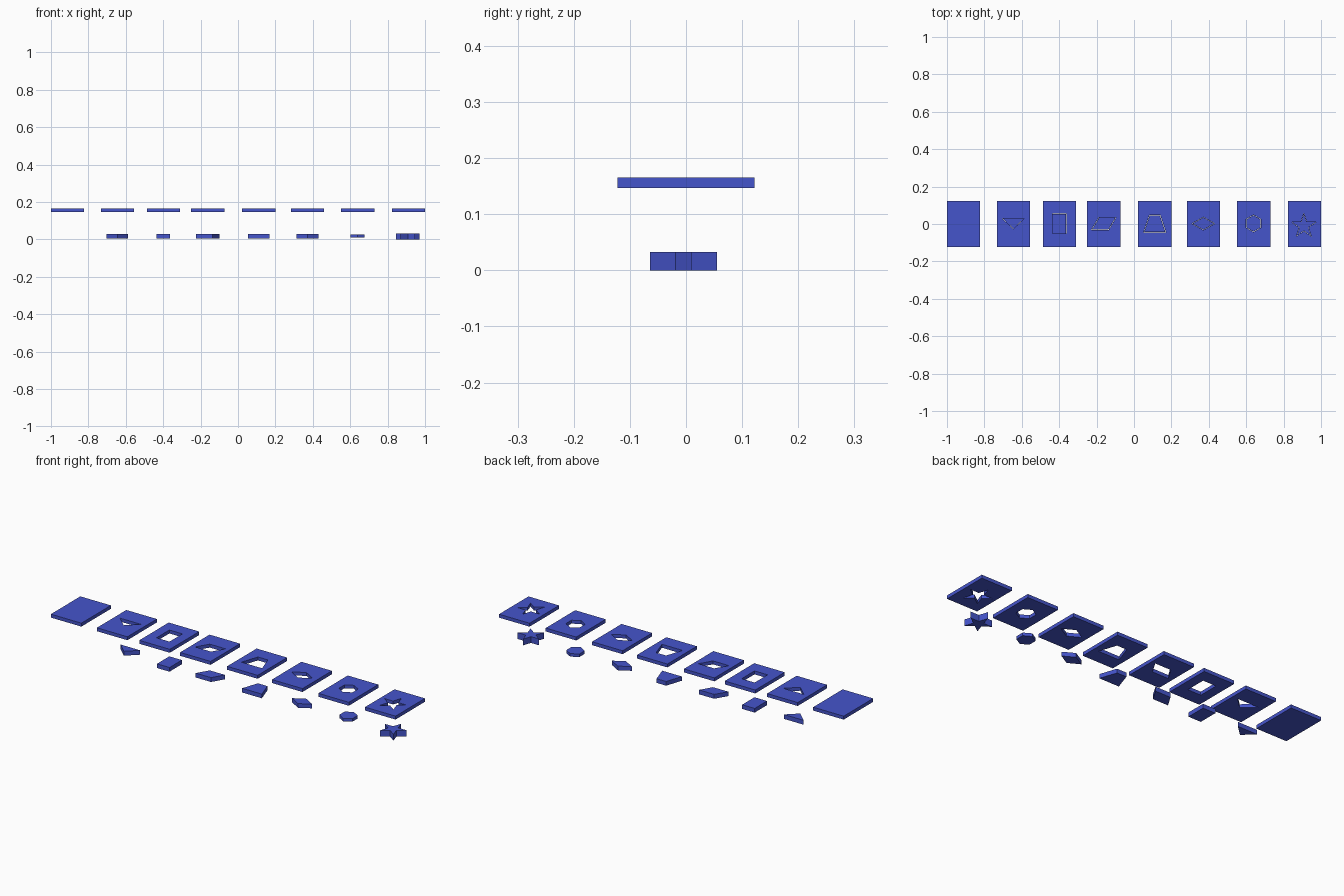
import bpy
import math

if "Cube" in bpy.data.objects:
    bpy.data.objects.remove(bpy.data.objects["Cube"])

BLUE = bpy.data.materials.new("blue")
BLUE.diffuse_color = (0.06, 0.09, 0.6, 1)
BLUE.use_nodes = True
BLUE.node_tree.nodes["Principled BSDF"].inputs["Base Color"].default_value = BLUE.diffuse_color


def slab(name, outlines, z0, z1):
    """Flat extruded slab; outlines after the first become holes."""
    cu = bpy.data.curves.new(name, 'CURVE')
    cu.dimensions = '2D'
    cu.fill_mode = 'BOTH'
    cu.extrude = (z1 - z0) / 2
    for pts in outlines:
        sp = cu.splines.new('POLY')
        sp.points.add(len(pts) - 1)
        for p, (x, y) in zip(sp.points, pts):
            p.co = (x, y, 0, 1)
        sp.use_cyclic_u = True
    ob = bpy.data.objects.new(name, cu)
    ob.location.z = (z0 + z1) / 2
    bpy.context.collection.objects.link(ob)
    bpy.ops.object.select_all(action='DESELECT')
    ob.select_set(True)
    bpy.context.view_layer.objects.active = ob
    bpy.ops.object.convert(target='MESH')
    ob = bpy.context.object
    for f in ob.data.polygons:
        f.use_smooth = False
    ob.data.materials.clear()
    ob.data.materials.append(BLUE)


def radial(cx, cy, radii, n):
    """Polygon starting at the top, cycling through the radii."""
    return [(cx + radii[i % len(radii)] * math.sin(2 * math.pi * i / n),
             cy + radii[i % len(radii)] * math.cos(2 * math.pi * i / n)) for i in range(n)]


def shrink(pts, s):
    mx = (max(p[0] for p in pts) + min(p[0] for p in pts)) / 2
    my = (max(p[1] for p in pts) + min(p[1] for p in pts)) / 2
    return [(mx + (x - mx) * s, my + (y - my) * s) for x, y in pts]


# Each entry: name, card centre x, hole outline, piece bottom and top
cards = [
    ("blank", -0.912, None, 0, 0),
    ("triangle", -0.645, [(-0.705, 0.03), (-0.645, -0.026), (-0.585, 0.03)], 0.005, 0.028),
    ("rectangle", -0.399, [(-0.437, -0.052), (-0.361, -0.052), (-0.361, 0.055), (-0.437, 0.055)], 0.006, 0.028),
    ("parallelogram", -0.162, [(-0.228, -0.031), (-0.135, -0.031), (-0.096, 0.035), (-0.188, 0.035)], 0.005, 0.028),
    ("trapezoid", 0.111, [(0.051, -0.045), (0.171, -0.045), (0.14, 0.048), (0.082, 0.048)], 0.006, 0.028),
    ("rhombus", 0.371, [(0.309, 0.002), (0.371, -0.033), (0.432, 0.002), (0.371, 0.037)], 0.006, 0.028),
    ("hexagon", 0.640, radial(0.639, 0.003, [0.046], 6), 0.01, 0.026),
    ("star", 0.911, radial(0.908, -0.011, [0.069, 0.0264], 10), 0.0, 0.033),
]

for name, cx, hole, z0, z1 in cards:
    w, h = 0.0885, 0.122
    card = [(cx - w, -h), (cx + w, -h), (cx + w, h), (cx - w, h)]
    slab(name + "_card", [card] + ([hole] if hole else []), 0.147, 0.165)
    if hole:
        slab(name + "_piece", [shrink(hole, 0.955)], z0, z1)
